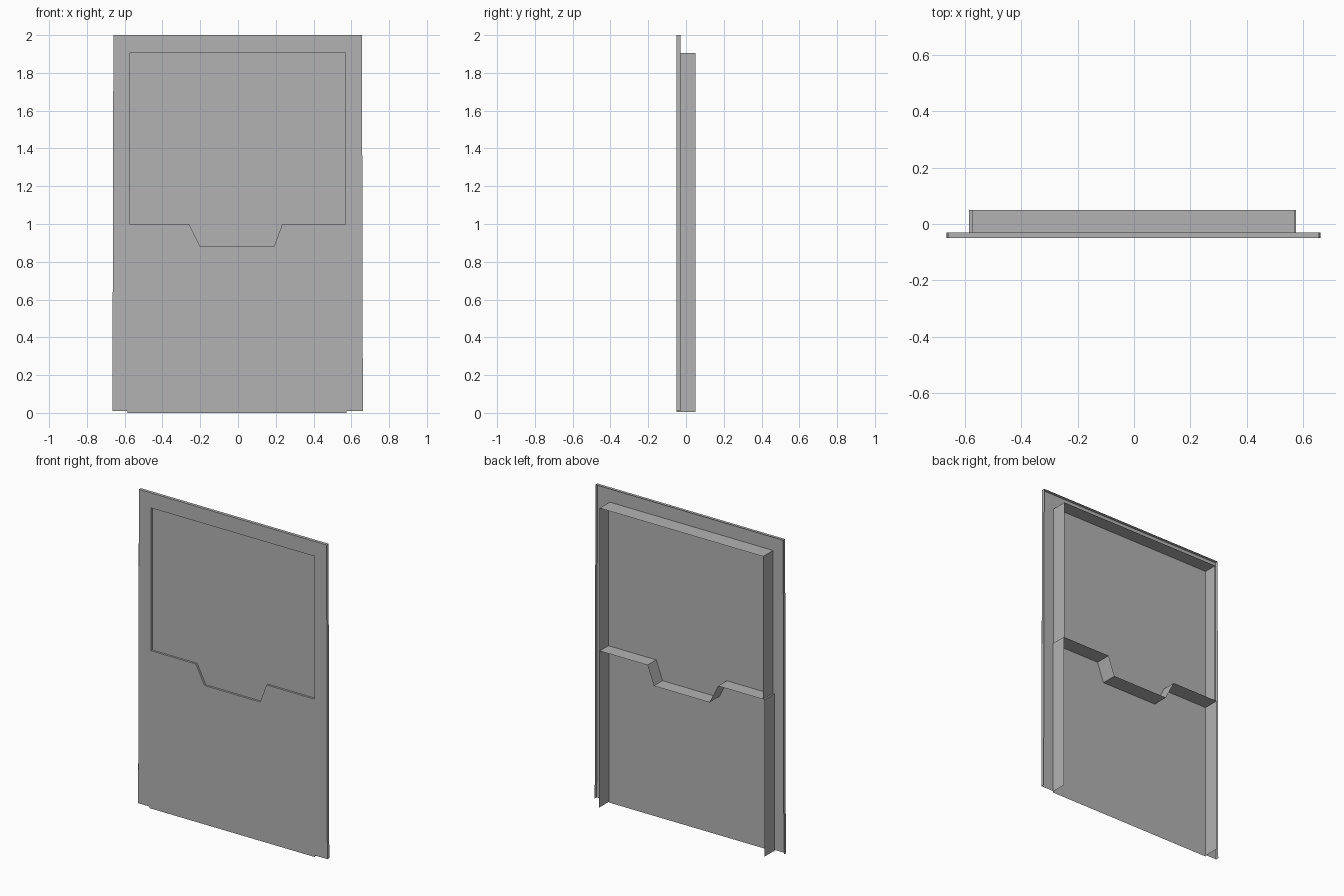
import bpy

cube = bpy.data.objects.get("Cube")
if cube:
    bpy.data.objects.remove(cube, do_unlink=True)

# One plain grey for the whole pressed-sheet panel
grey = bpy.data.materials.new("plain grey")
grey.use_nodes = True
colour = (0.45, 0.45, 0.45, 1)
grey.diffuse_color = colour
grey.node_tree.nodes["Principled BSDF"].inputs["Base Color"].default_value = colour

FRONT, RECESS, RIM, BACK = -0.05, -0.037, -0.03, 0.05


def make(name, verts, faces):
    mesh = bpy.data.meshes.new(name)
    mesh.from_pydata(verts, [], faces)
    mesh.materials.append(grey)
    obj = bpy.data.objects.new(name, mesh)
    bpy.context.collection.objects.link(obj)
    return obj


def sheet(name, y, *outlines):
    """Flat upright sheet made of one or more x-z outlines."""
    verts, faces = [], []
    for outline in outlines:
        faces.append(range(len(verts), len(verts) + len(outline)))
        verts += [(x, y, z) for x, z in outline]
    return make(name, verts, faces)


def flange(name, path, y0, y1):
    """Thin strip following an x-z path from depth y0 to y1."""
    n = len(path)
    verts = [(x, y, z) for y in (y0, y1) for x, z in path]
    return make(name, verts, [(i, i + 1, n + i + 1, n + i) for i in range(n - 1)])


# Shared corner points
left, right = 0.57, -0.575
low_left, low_right = 0.575, -0.585
mid, top, opening_top = 1.0, 2.0, 1.905
notch = [(-0.26, mid), (-0.2, 0.88), (0.19, 0.88), (0.235, mid)]
step = [(right, mid)] + notch + [(left, mid)]
outer = [(-0.665, 0.01), (-0.66, top), (0.656, top), (0.661, 0.01)]

# Front skin: lower panel, then the border round the recess
sheet("front_skin", FRONT,
      [outer[0], (low_right, 0.01), (low_right, 0), (low_left, 0),
       (low_left, 0.01), outer[3], (0.659, mid)] + step[::-1] + [(-0.662, mid)],
      [(-0.662, mid), (right, mid), (right, opening_top), (-0.66, opening_top)],
      [(left, mid), (0.659, mid), (0.656, opening_top), (left, opening_top)],
      [(-0.66, opening_top), (right, opening_top), (left, opening_top),
       (0.656, opening_top), outer[2], outer[1]])

# Recessed upper panel
sheet("recessed_panel", RECESS,
      step + [(left, opening_top), (right, opening_top)])

# Folded outer rim
flange("outer_rim", outer, FRONT, RIM)

# Ribs standing off the back
flange("upper_rib", [(right, mid), (right, opening_top),
                     (left, opening_top), (left, mid)], FRONT, BACK)
flange("notched_rib", [(low_right, mid)] + step + [(low_left, mid)], FRONT, BACK)
for side, x in (("left", low_left), ("right", low_right)):
    flange(side + "_lower_rib", [(x, 0.005), (x, mid)], FRONT, BACK)
